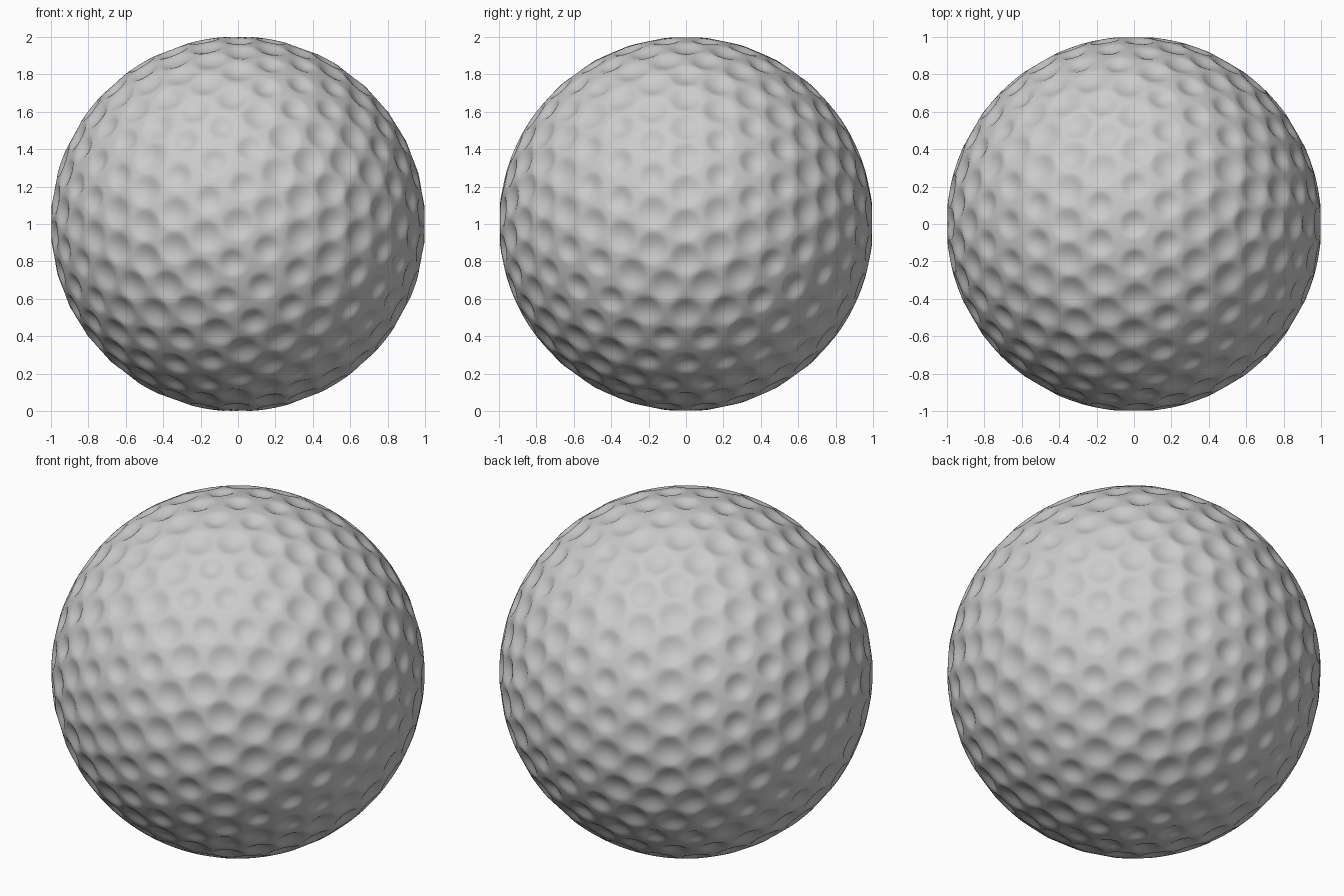
import bpy, bmesh, math
from mathutils import Vector
from mathutils.kdtree import KDTree

if "Cube" in bpy.data.objects:
    bpy.data.objects.remove(bpy.data.objects["Cube"])

N = 6  # dimple rows along each icosahedron edge


def polar(elev, azim):
    e, a = math.radians(elev), math.radians(azim)
    return Vector((math.cos(e) * math.cos(a), math.cos(e) * math.sin(a), math.sin(e)))


# Icosahedron corners with a face centred on each pole
corners = []
for k in range(3):
    corners += [polar(52.62, 120 * k), polar(-10.81, 120 * k),
                polar(10.81, 60 + 120 * k), polar(-52.62, 60 + 120 * k)]
near = lambda a, b: (a - b).length < 1.1
faces = [(a, b, c) for i, a in enumerate(corners) for j, b in enumerate(corners[:i])
         for c in corners[:j] if near(a, b) and near(b, c) and near(a, c)]

# Dimple centres: even angular spacing over every face
dimples = {}
edge = math.radians(63.435)
for a, b, c in faces:
    mid = (a + b + c).normalized()
    for i in range(N + 1):
        for j in range(N + 1 - i):
            p = Vector()
            for v, w in ((a, i), (b, j), (c, N - i - j)):
                p += v * math.sin(edge * w / N)
            p.normalize()
            close = p.dot(mid)
            # smaller dimples in the middle of each face
            r = 0.077 if close > math.cos(0.25) else 0.09
            dimples[tuple(round(x, 3) for x in p)] = (p, r)
dimples = list(dimples.values())
tree = KDTree(len(dimples))
for i, (p, r) in enumerate(dimples):
    tree.insert(p, i)
tree.balance()

# Ball surface, pressed in with a round bowl at each dimple
bm = bmesh.new()
bmesh.ops.create_icosphere(bm, subdivisions=7, radius=1)
for v in bm.verts:
    d = v.co.normalized()
    _, i, dist = tree.find(d)
    t = dist / dimples[i][1]
    depth = 0.024 * (1 - t * t) ** 1.3 if t < 1 else 0
    v.co = d * (1 - depth)
mesh = bpy.data.meshes.new("dimpled_ball")
bm.to_mesh(mesh)
bm.free()
ball = bpy.data.objects.new("dimpled_ball", mesh)
ball.location.z = 1
bpy.context.collection.objects.link(ball)
mesh.polygons.foreach_set("use_smooth", [True] * len(mesh.polygons))
